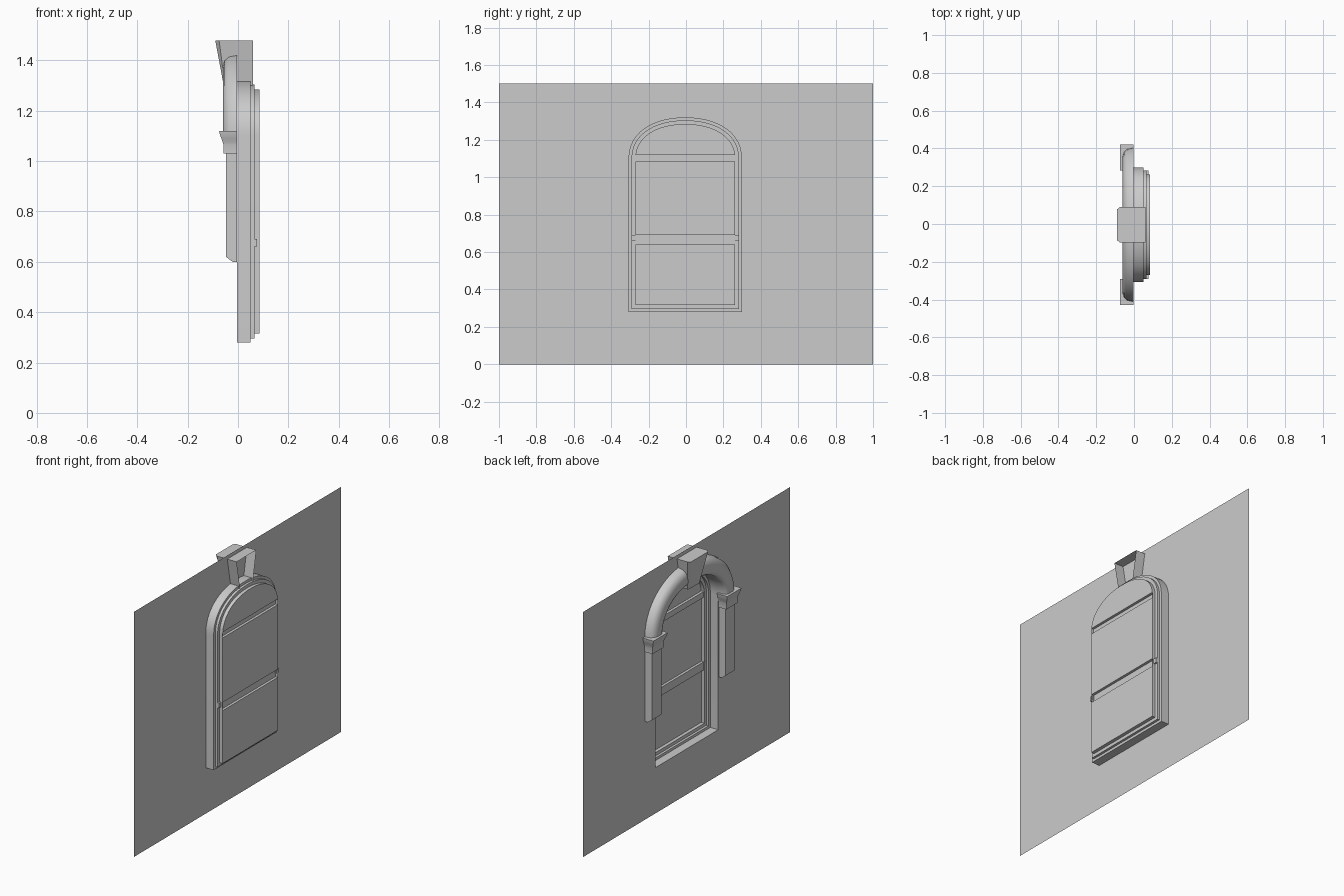
import bpy, bmesh, math

if "Cube" in bpy.data.objects:
    bpy.data.objects.remove(bpy.data.objects["Cube"], do_unlink=True)

stone = bpy.data.materials.new("pale_grey_stone")
stone.use_nodes = True
GREY = (0.6, 0.6, 0.6, 1)
stone.diffuse_color = GREY
stone.node_tree.nodes["Principled BSDF"].inputs["Base Color"].default_value = GREY

WALL_X, MID_Y, SPRING = -0.003, -0.004, 1.10
HALF, RISE, SILL, STEPS = 0.303, 0.22, 0.28, 32


def finish(bm, name, smooth=False, merge=True):
    if merge:
        bmesh.ops.recalc_face_normals(bm, faces=bm.faces)
    mesh = bpy.data.meshes.new(name)
    bm.to_mesh(mesh)
    bm.free()
    mesh.materials.append(stone)
    obj = bpy.data.objects.new(name, mesh)
    bpy.context.collection.objects.link(obj)
    if smooth:
        bpy.ops.object.select_all(action='DESELECT')
        obj.select_set(True)
        bpy.context.view_layer.objects.active = obj
        bpy.ops.object.shade_smooth_by_angle(angle=math.radians(35))
    return obj


def arch(grow):
    """Flattened arch as (y, z) points, offset outward by grow."""
    pts = []
    for i in range(STEPS + 1):
        a = math.pi * i / STEPS
        c, s = math.cos(a), math.sin(a)
        y = math.copysign(abs(c) ** 0.92, c) * (HALF + grow)
        pts.append((y + MID_Y, SPRING + abs(s) ** 0.92 * (RISE + grow)))
    return pts


def opening(inset):
    """Closed window outline: arch plus two sill corners."""
    w = HALF - inset
    return arch(-inset) + [(MID_Y - w, SILL + inset), (MID_Y + w, SILL + inset)]


def add_loop(bm, x, pts):
    return [bm.verts.new((x, y, z)) for y, z in pts]


def bridge(bm, a, b, closed=True):
    n = len(a)
    for i in range(n if closed else n - 1):
        j = (i + 1) % n
        bm.faces.new((a[i], a[j], b[j], b[i]))


# Wall sheet with the arched opening
bm = bmesh.new()
for pts in ([(-1, 0), (1, 0), (1, 1.5), (-1, 1.5)], opening(0)):
    ring = add_loop(bm, WALL_X, pts)
    for i, v in enumerate(ring):
        bm.edges.new((v, ring[(i + 1) % len(ring)]))
bmesh.ops.triangle_fill(bm, edges=bm.edges, use_beauty=True, normal=(-1, 0, 0))
finish(bm, "wall")

# Stepped reveal and window frame
bm = bmesh.new()
steps = [(WALL_X, 0), (0.05, 0), (0.05, 0.016), (0.065, 0.016),
         (0.065, 0.036), (0.086, 0.036)]
loops = [add_loop(bm, x, opening(d)) for x, d in steps]
for a, b in zip(loops, loops[1:]):
    bridge(bm, a, b)
finish(bm, "window_frame", smooth=True)

# Window pane with two raised cross rails
bm = bmesh.new()
bm.faces.new(add_loop(bm, 0.086, opening(0.036)))
rails = [(0.64, 0.69), (1.085, 1.12)]
for z in [z for rail in rails for z in rail]:
    bmesh.ops.bisect_plane(bm, geom=bm.verts[:] + bm.edges[:] + bm.faces[:],
                           plane_co=(0, 0, z), plane_no=(0, 0, 1))
bars = [f for f in bm.faces
        if any(lo < f.calc_center_median().z < hi for lo, hi in rails)]
raised = bmesh.ops.extrude_discrete_faces(bm, faces=bars)["faces"]
bmesh.ops.translate(bm, vec=(-0.016, 0, 0), verts=[v for f in raised for v in f.verts])
finish(bm, "window_pane")

# Rounded arch moulding around the head
bm = bmesh.new()
section = [(0, WALL_X), (0, -0.04), (0.008, -0.053), (0.022, -0.06), (0.06, -0.06),
           (0.083, -0.053), (0.098, -0.036), (0.105, WALL_X)]
loops = [add_loop(bm, x, arch(g)) for g, x in section]
for a, b in zip(loops, loops[1:]):
    bridge(bm, a, b, closed=False)
finish(bm, "arch_moulding", smooth=True)


def stack(name, levels, centre, smooth=False):
    """Block against the wall from (z, front x, half width) levels."""
    bm = bmesh.new()
    rings = []
    for z, x, w in levels:
        rings.append([bm.verts.new((px, centre + py, z)) for px, py in
                      ((WALL_X, -w), (x, -w), (x, w), (WALL_X, w))])
    for a, b in zip(rings, rings[1:]):
        bridge(bm, a, b, closed=False)
    bm.faces.new(rings[0])
    bm.faces.new(rings[-1])
    return finish(bm, name, smooth)


# Pilasters, capitals and small sash horns on both sides
capital = [(1.03, -0.058, 0.053), (1.065, -0.058, 0.053), (1.075, -0.061, 0.056),
           (1.09, -0.066, 0.061), (1.105, -0.072, 0.067), (1.12, -0.075, 0.069)]
for side, s in (("left", 1), ("right", -1)):
    y = MID_Y + s * 0.357
    stack(side + "_pilaster", [(0.60, -0.022, 0.046), (0.62, -0.048, 0.046),
                               (1.04, -0.048, 0.046)], y)
    stack(side + "_capital", capital, y, smooth=True)
    bm = bmesh.new()
    bmesh.ops.create_cube(bm, size=1)
    bmesh.ops.scale(bm, vec=(0.012, 0.024, 0.03), verts=bm.verts)
    bmesh.ops.translate(bm, vec=(0.07, MID_Y + s * 0.276, 0.675), verts=bm.verts)
    finish(bm, side + "_sash_horn")

# Keystone: tapered shell, open at the back, with chamfered front corners
bm = bmesh.new()
rings = []
for z, side_x, front_x, w in ((1.29, -0.05, -0.055, 0.06), (1.478, -0.075, -0.09, 0.095)):
    half = [(0.06, w), (side_x, w), (front_x, w - 0.014)]
    prof = half + [(x, -y) for x, y in reversed(half)]
    rings.append([bm.verts.new((x, y + MID_Y, z)) for x, y in prof])
bridge(bm, rings[0], rings[1], closed=False)
for ring in rings:
    bm.faces.new(ring)
finish(bm, "keystone")
